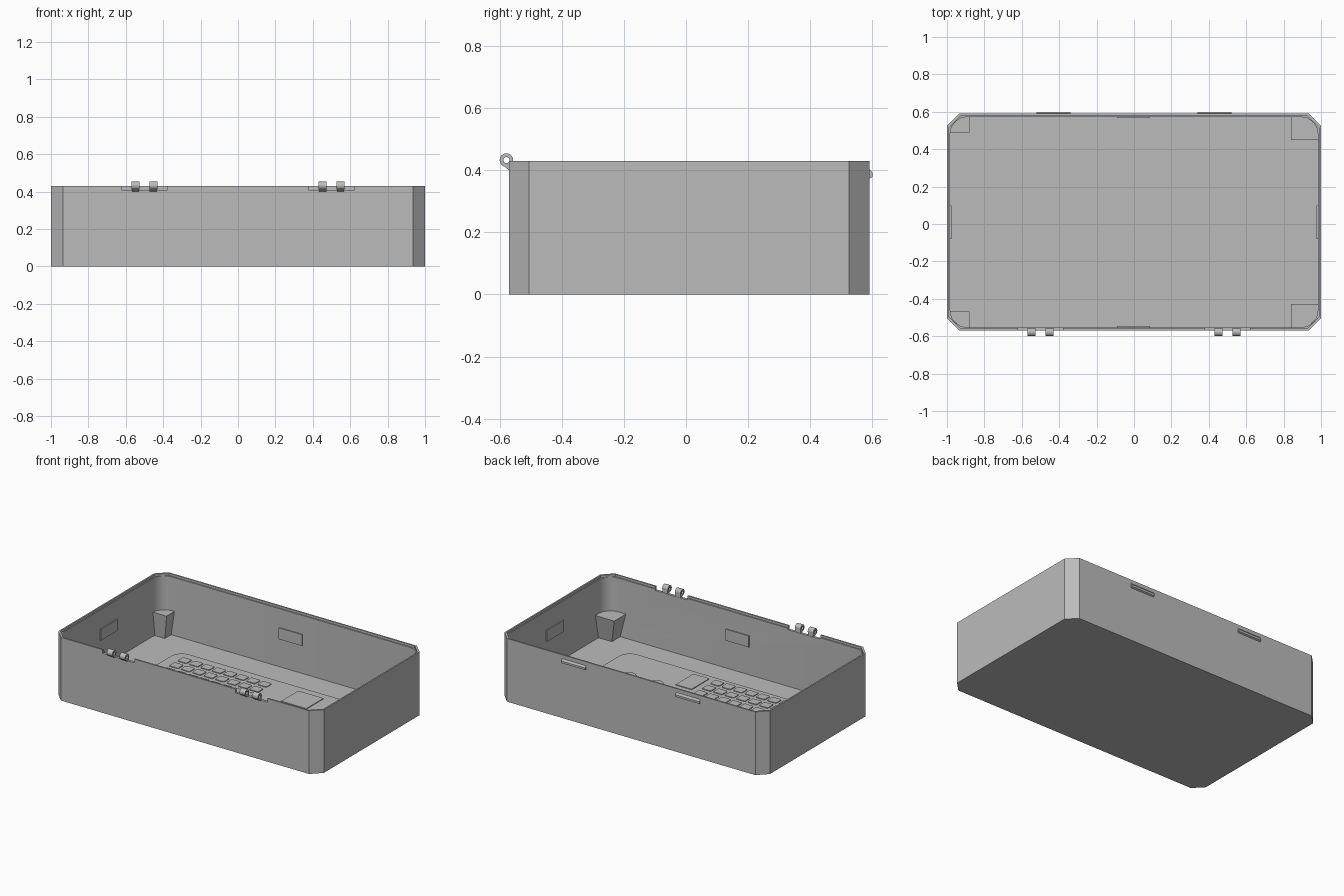
import bpy, math

if "Cube" in bpy.data.objects:
    bpy.data.objects.remove(bpy.data.objects["Cube"])

grey = bpy.data.materials.new("grey_plastic")
grey.diffuse_color = (0.5, 0.5, 0.5, 1)
grey.use_nodes = True
grey.node_tree.nodes["Principled BSDF"].inputs["Base Color"].default_value = grey.diffuse_color
CY = 0.01                       # y centre of the tray
HX, HY = 1.0, 0.58              # half sizes of the tray
FLOOR = 0.02


def finish(name, verts, faces, smooth=False):
    me = bpy.data.meshes.new(name)
    me.from_pydata(verts, [], faces)
    me.materials.append(grey)
    ob = bpy.data.objects.new(name, me)
    bpy.context.collection.objects.link(ob)
    bpy.ops.object.select_all(action='DESELECT')
    ob.select_set(True)
    bpy.context.view_layer.objects.active = ob
    bpy.ops.object.mode_set(mode='EDIT')
    bpy.ops.mesh.select_all(action='SELECT')
    bpy.ops.mesh.normals_make_consistent(inside=False)
    bpy.ops.object.mode_set(mode='OBJECT')
    if smooth:
        bpy.ops.object.shade_smooth_by_angle(angle=math.radians(30))
    return ob


def loft(name, loops, smooth=False, closed=False):
    """Skin equal-length loops; cap the ends, or join last to first."""
    n, m = len(loops[0]), len(loops)
    verts = [v for lp in loops for v in lp]
    faces = []
    for k in range(m if closed else m - 1):
        a, b = k * n, (k + 1) % m * n
        faces += [(a + i, a + (i + 1) % n, b + (i + 1) % n, b + i) for i in range(n)]
    if not closed:
        faces += [tuple(range(n))[::-1], tuple(range((m - 1) * n, m * n))]
    return finish(name, verts, faces, smooth)


def box(name, x0, x1, y0, y1, z0, z1):
    return loft(name, [[(x0, y0, z), (x1, y0, z), (x1, y1, z), (x0, y1, z)]
                       for z in (z0, z1)])


def outline(hx, hy, c, z, rounded, cy=CY, steps=5):
    """Rectangle with rounded or straight-cut corners."""
    pts = []
    for q, (sx, sy) in enumerate([(1, 1), (-1, 1), (-1, -1), (1, -1)]):
        for i in range(steps):
            t = i / (steps - 1)
            if rounded:
                a = math.pi / 2 * (q + t)
                dx, dy = math.cos(a) * c, math.sin(a) * c
            else:
                u = t if q % 2 else 1 - t
                dx, dy = sx * c * u, sy * c * (1 - u)
            pts.append((sx * (hx - c) + dx, cy + sy * (hy - c) + dy, z))
    return pts


# Tray shell: outside, thin raised rim, ledge, inner walls and floor
tray = loft("tray", [
    outline(HX, HY, 0.065, 0, False),
    outline(HX, HY, 0.065, 0.43, False),
    outline(HX - 0.01, HY - 0.01, 0.065, 0.43, False),
    outline(HX - 0.01, HY - 0.01, 0.065, 0.415, False),
    outline(HX - 0.017, HY - 0.017, 0.09, 0.415, True),
    outline(HX - 0.017, HY - 0.017, 0.09, FLOOR, True)], True)

# Hinge notches in the front rim
for s in (-1, 1):
    cut = box("notch_cutter", s * 0.5 - 0.12, s * 0.5 + 0.12, -0.65, -0.5, 0.405, 0.5)
    mod = tray.modifiers.new("notch", 'BOOLEAN')
    mod.operation = 'DIFFERENCE'
    mod.solver = 'EXACT'
    mod.object = cut
    bpy.ops.object.select_all(action='DESELECT')
    tray.select_set(True)
    bpy.context.view_layer.objects.active = tray
    bpy.ops.object.modifier_apply(modifier=mod.name)
    bpy.data.objects.remove(cut)

# Hinge knuckles with their arms
N = 16
for s in (-1, 1):
    for off in (-0.048, 0.048):
        x = s * 0.5 + off
        rings = []
        for r, dx in ((0.022, -0.021), (0.022, 0.021), (0.01, 0.021), (0.01, -0.021)):
            rings.append([(x + dx, -0.578 + r * math.cos(2 * math.pi * i / N),
                           0.432 + r * math.sin(2 * math.pi * i / N)) for i in range(N)])
        loft("hinge_knuckle", rings, True, closed=True)
        arm = [(-0.588, 0.4145), (-0.57, 0.4), (-0.555, 0.4), (-0.557, 0.43), (-0.565, 0.424)]
        loft("hinge_arm", [[(x + d, y, z) for y, z in arm] for d in (-0.02, 0.02)])

# Latch ridges on the back
ridge = [(0.585, 0.41), (0.6, 0.392), (0.6, 0.378), (0.585, 0.37)]
for x in (-0.43, 0.43):
    loft("latch_ridge", [[(x + d, y, z) for y, z in ridge] for d in (-0.09, 0.09)])

# Corner posts, wider at the top
def post(sx, sy, w, d, wb, db):
    def ring(w, d, z):
        ox, oy, c = 0.99, 0.57, 0.07
        p = [(ox - w, oy - d), (ox, oy - d), (ox, oy - c), (ox - c, oy), (ox - w, oy)]
        return [(sx * a, CY + sy * b, z) for a, b in p]
    loft("corner_post", [ring(wb, db, 0.01), ring(w, d, 0.185)])


for sy in (-1, 1):
    post(-1, sy, 0.11, 0.092, 0.085, 0.075)
    post(1, sy, 0.15, 0.132, 0.105, 0.095)

# Thin catch plates in the middle of each inner wall
for s in (-1, 1):
    w = CY + s * (HY - 0.017)
    box("wall_catch", -0.09, 0.085, *sorted((w + s * 0.005, w - s * 0.007)), 0.21, 0.287)
    w = s * (HX - 0.017)
    box("wall_catch", *sorted((w + s * 0.005, w - s * 0.007)), -0.08, 0.1, 0.21, 0.287)

# Shallow raised panel on the floor with keys, screens and dials
P = FLOOR + 0.005
loft("floor_panel", [outline(0.72, 0.39, 0.08, z, True, 0.0) for z in (0.015, P)])
for i in range(8):
    for j in range(8):
        x, y = -0.61 + i * 0.086, -0.325 + j * 0.089
        loft("key", [outline(0.034, 0.03, 0.008, z, True, 0, 3) for z in (P - 0.003, P + 0.005)])
        bpy.context.object.location = (x, y, 0)
box("screen_plate", 0.22, 0.41, 0.15, 0.335, P - 0.003, P + 0.005)
box("small_plate", 0.07, 0.19, -0.35, -0.16, P - 0.003, P + 0.005)
for x in (0.3, 0.505):
    loft("dial", [[(x + 0.05 * math.cos(2 * math.pi * i / 20),
                    -0.1 + 0.05 * math.sin(2 * math.pi * i / 20), z) for i in range(20)]
                  for z in (P - 0.003, P + 0.005)], True)
